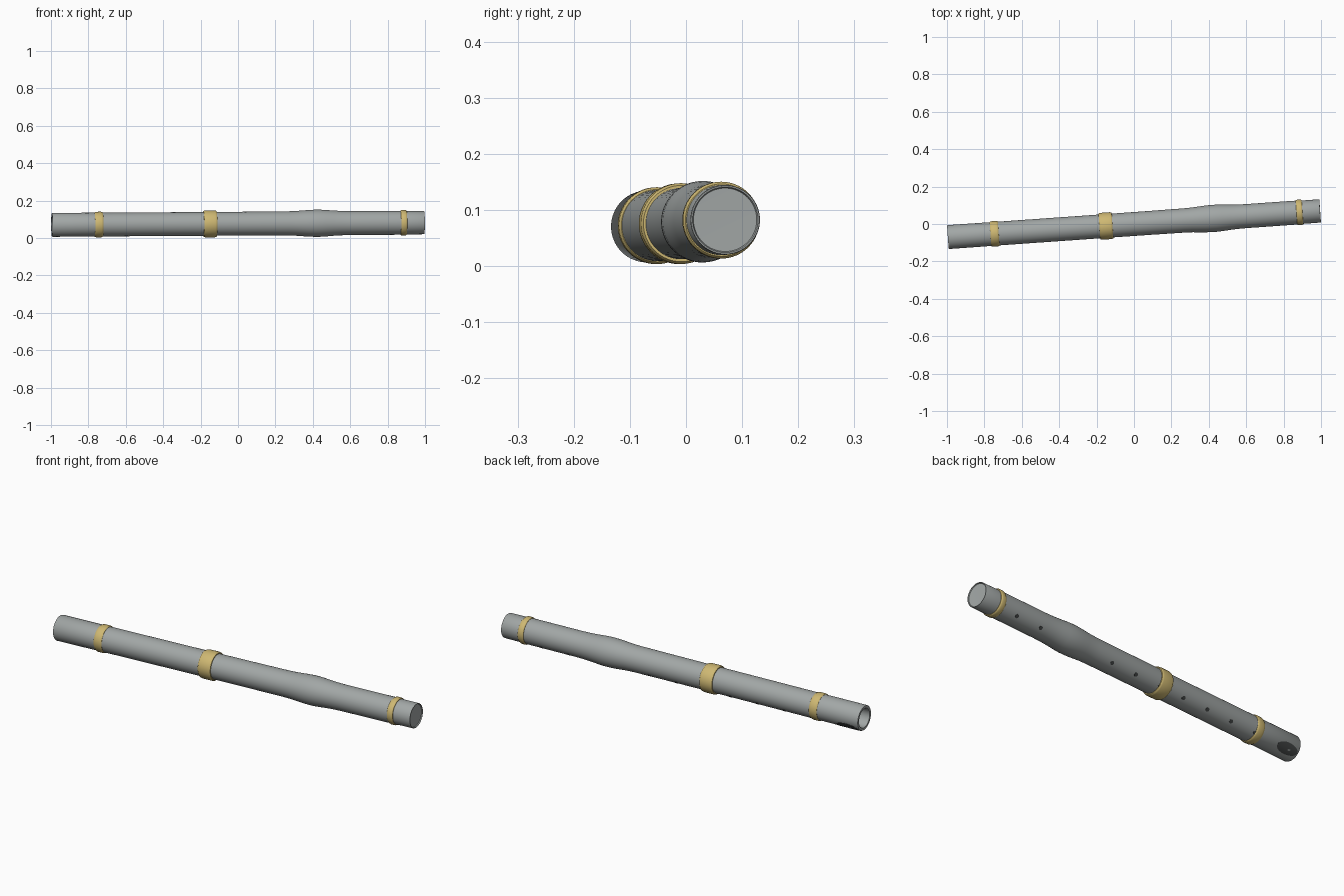
import bpy, bmesh, math
from mathutils import Matrix, Vector

if "Cube" in bpy.data.objects:
    bpy.data.objects.remove(bpy.data.objects["Cube"])

# Pipe axis: slightly turned and raised towards +x
START, END = Vector((-0.995, -0.070, 0.0705)), Vector((0.995, 0.070, 0.0825))
AX = (END - START).normalized()
SIDE = Vector((0, 0, 1)).cross(AX).normalized()
UP = AX.cross(SIDE)
MID = (START + END) / 2
FRAME = Matrix.Translation(MID) @ Matrix((AX, SIDE, UP)).transposed().to_4x4()


def material(name, rgb):
    m = bpy.data.materials.new(name)
    m.diffuse_color = (*rgb, 1)
    m.use_nodes = True
    m.node_tree.nodes["Principled BSDF"].inputs["Base Color"].default_value = m.diffuse_color
    return m


GREY = material("pipe grey", (0.36, 0.385, 0.38))
GOLD = material("band gold", (0.62, 0.48, 0.17))
DARK = material("hole dark", (0.06, 0.065, 0.065))


def finish(name, bm, mat, smooth=True):
    bmesh.ops.recalc_face_normals(bm, faces=bm.faces)
    bm.transform(FRAME)
    me = bpy.data.meshes.new(name)
    bm.to_mesh(me)
    bm.free()
    me.materials.append(mat)
    ob = bpy.data.objects.new(name, me)
    bpy.context.collection.objects.link(ob)
    if smooth:
        bpy.ops.object.select_all(action='DESELECT')
        bpy.context.view_layer.objects.active = ob
        ob.select_set(True)
        bpy.ops.object.shade_smooth_by_angle(angle=math.radians(40))
    return ob


def lathe(name, profile, mat, closed=False, n=64):
    """Spin (x, radius) points round the pipe axis."""
    bm = bmesh.new()
    rings = []
    for x, r in profile:
        if r == 0:
            rings.append([bm.verts.new((x, 0, 0))] * n)
        else:
            rings.append([bm.verts.new((x, r * math.cos(2 * math.pi * i / n),
                                        r * math.sin(2 * math.pi * i / n))) for i in range(n)])
    pairs = list(zip(rings, rings[1:]))
    if closed:
        pairs.append((rings[-1], rings[0]))
    for a, b in pairs:
        for i in range(n):
            j = (i + 1) % n
            quad = [a[i], a[j], b[j], b[i]]
            bm.faces.new(list(dict.fromkeys(quad)))
    return finish(name, bm, mat)


def surface_plate(name, x, rx, ry, radius, n=24):
    """Thin rounded plate following the pipe wall, facing down and back."""
    bm = bmesh.new()
    a0 = math.radians(-46)
    layers = []
    for rad in (radius - 0.003, radius):
        for k in (1.0, 0.5):
            ring = []
            for i in range(n):
                t = 2 * math.pi * i / n
                a = a0 + k * ry * math.sin(t) / radius
                ring.append(bm.verts.new((x + k * rx * math.cos(t),
                                          rad * math.cos(a), rad * math.sin(a))))
            layers.append(ring)
    for a, b in ((0, 1), (2, 3), (0, 2)):
        for i in range(n):
            j = (i + 1) % n
            bm.faces.new((layers[a][i], layers[a][j], layers[b][j], layers[b][i]))
    for k in (1, 3):
        bm.faces.new(layers[k])
    return finish(name, bm, DARK)


# Main body with bulge, bored left end and shallow dished right end
H = (END - START).length / 2
lathe("pipe_body", [
    (-H + 0.25, 0), (-H + 0.25, 0.046), (-H + 0.004, 0.047), (-H, 0.050),
    (-H, 0.062), (-H + 0.004, 0.064), (-0.745, 0.0635), (-0.15, 0.0635),
    (0.10, 0.0640), (0.27, 0.0648), (0.31, 0.0660), (0.35, 0.0690), (0.38, 0.0712),
    (0.41, 0.0725), (0.44, 0.0725), (0.47, 0.0708), (0.51, 0.0675), (0.55, 0.0652),
    (0.60, 0.0642), (0.86, 0.0640), (0.89, 0.0625), (H - 0.003, 0.0622),
    (H, 0.0610), (H, 0.0585), (H - 0.005, 0.0565), (H - 0.006, 0)], GREY)

# Raised bands with rounded edges
for name, x, w, r in (("left_band", -0.747, 0.044, 0.0685),
                      ("middle_band", -0.150, 0.070, 0.0720),
                      ("right_band", 0.887, 0.032, 0.0685)):
    h, c = w / 2, min(0.010, w / 4)
    lathe(name, [(x - h, 0.060), (x - h, r - 0.004), (x - h + c / 3, r - 0.0015),
                 (x - h + c, r), (x + h - c, r), (x + h - c / 3, r - 0.0015),
                 (x + h, r - 0.004), (x + h, 0.060)], GOLD, closed=True)

# Row of finger holes (the spot under the bulge is covered) and the oval mouth hole
for i in range(11):
    if i != 2:
        surface_plate(f"finger_hole_{i + 1}", 0.785 - 0.151 * i, 0.010, 0.010, 0.0652)
surface_plate("mouth_hole", -0.93, 0.062, 0.030, 0.0648)
